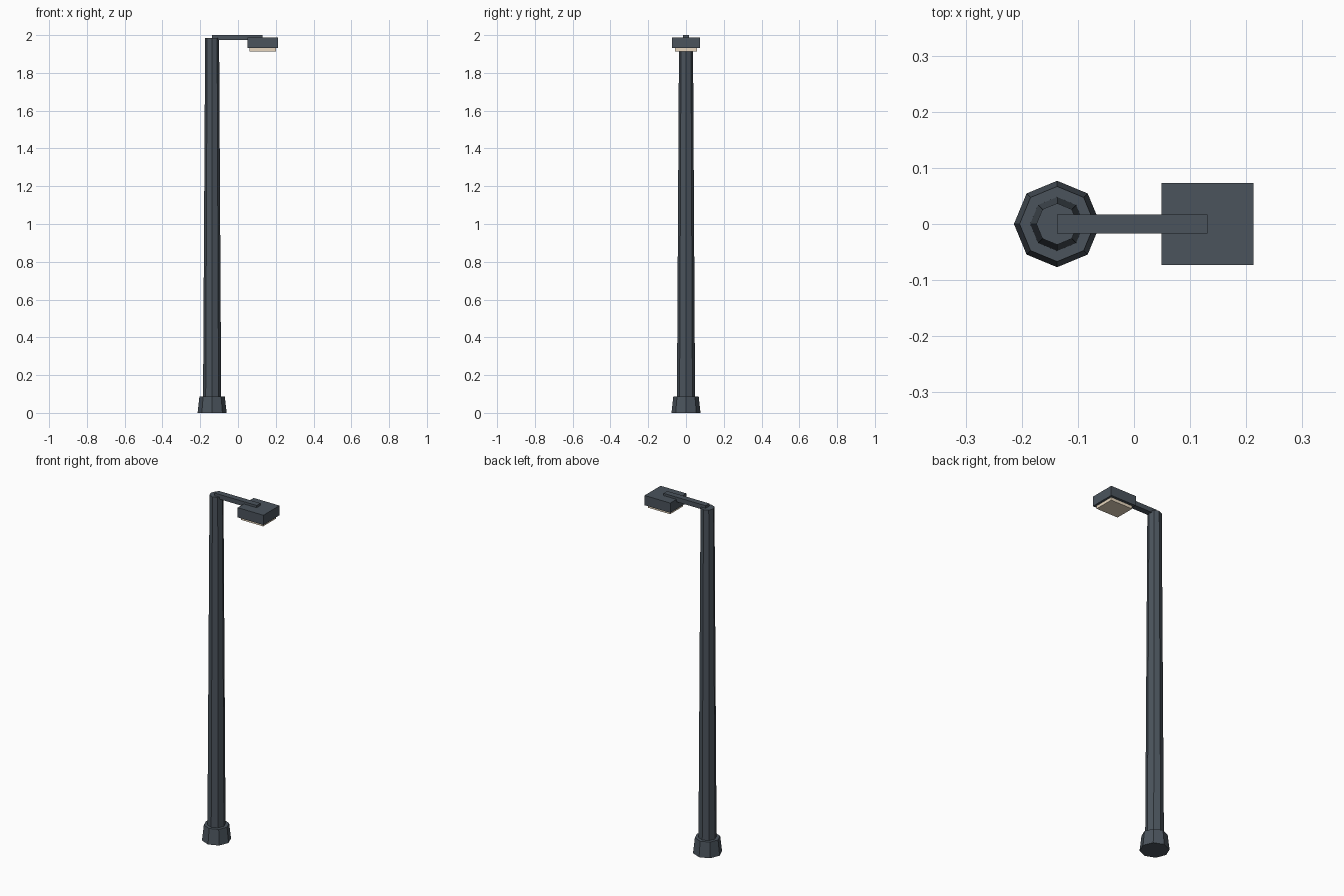
import bpy

cube = bpy.data.objects.get("Cube")
if cube:
    bpy.data.objects.remove(cube, do_unlink=True)


def material(name, rgb):
    m = bpy.data.materials.new(name)
    m.use_nodes = True
    m.diffuse_color = (*rgb, 1)
    bsdf = next(n for n in m.node_tree.nodes if n.type == "BSDF_PRINCIPLED")
    bsdf.inputs["Base Color"].default_value = (*rgb, 1)
    return m


metal = material("slate grey metal", (0.07, 0.088, 0.108))
glow = material("warm white lens", (0.9, 0.76, 0.58))


def finish(name, mat):
    ob = bpy.context.object
    ob.name = name
    ob.data.materials.append(mat)
    return ob


def octagon(name, x, r1, r2, z0, z1, mat):
    """Tapered eight-sided column with a corner on each axis."""
    bpy.ops.mesh.primitive_cone_add(vertices=8, radius1=r1, radius2=r2, depth=z1 - z0,
                                    location=(x, 0, (z0 + z1) / 2))
    return finish(name, mat)


def box(name, x0, x1, half_y, z0, z1, mat):
    bpy.ops.mesh.primitive_cube_add(size=1, location=((x0 + x1) / 2, 0, (z0 + z1) / 2))
    bpy.context.object.scale = (x1 - x0, 2 * half_y, z1 - z0)
    bpy.ops.object.transform_apply(location=False, rotation=False, scale=True)
    return finish(name, mat)


POLE_X = -0.137

# Footing and tall tapered pole
octagon("base", POLE_X, 0.077, 0.067, 0, 0.088, metal)
octagon("pole", POLE_X, 0.048, 0.037, 0.08, 1.985, metal)

# Horizontal arm carrying the lamp head and its lens
box("arm", POLE_X, 0.131, 0.017, 1.973, 2.0, metal)
box("lamp_head", 0.049, 0.213, 0.073, 1.931, 1.987, metal)
box("lens", 0.061, 0.201, 0.058, 1.914, 1.935, glow)
